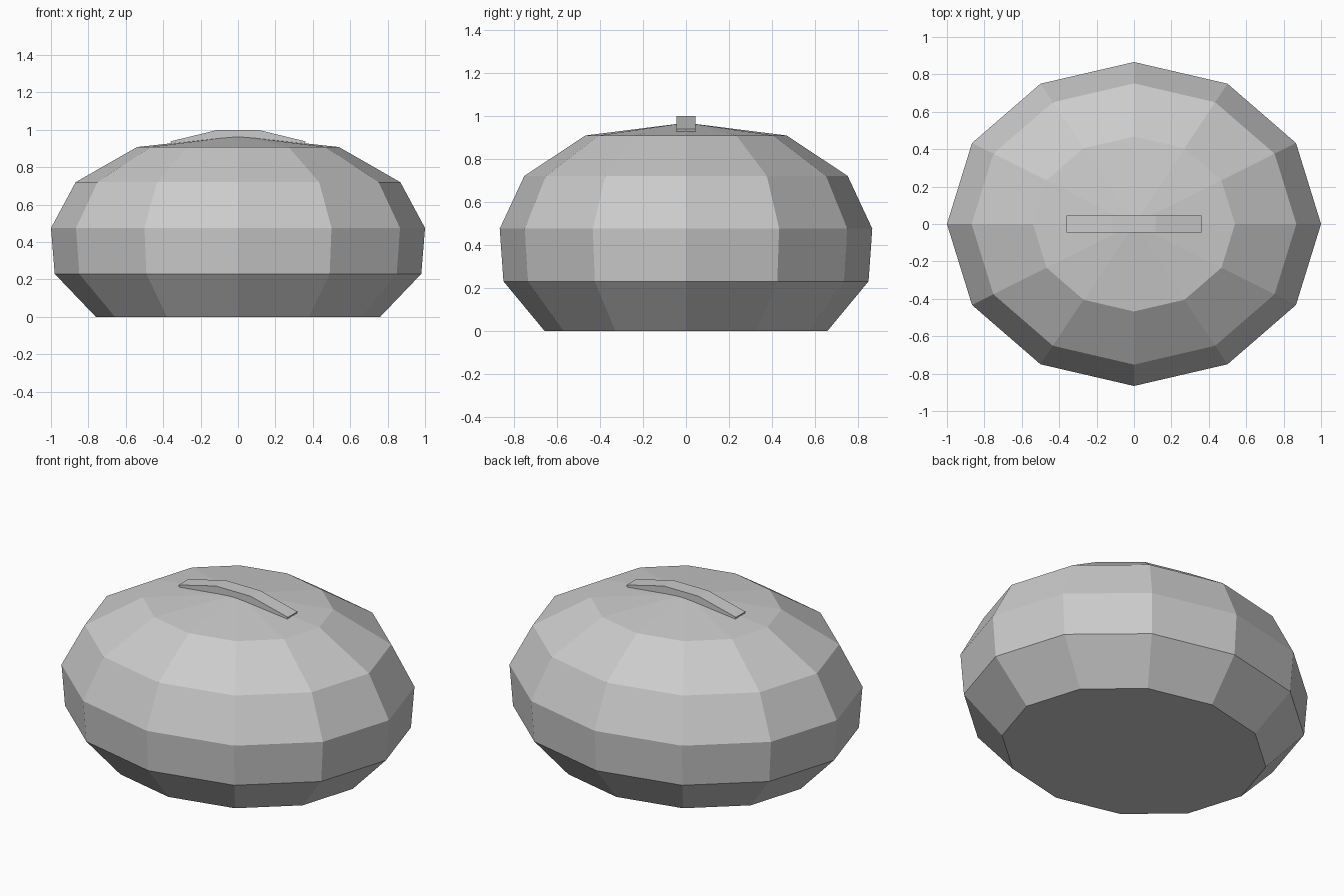
import bpy
import math

if "Cube" in bpy.data.objects:
    bpy.data.objects.remove(bpy.data.objects["Cube"])

SIDES = 12
DEPTH = 0.866  # oval body: y is narrower than x


def make_object(name, verts, faces):
    mesh = bpy.data.meshes.new(name)
    mesh.from_pydata(verts, [], faces)
    mesh.update()
    obj = bpy.data.objects.new(name, mesh)
    bpy.context.collection.objects.link(obj)
    return obj


# Body: faceted oval dome, (radius, height) rings from the base up to the apex
rings = [(0.76, 0.0), (0.98, 0.23), (1.0, 0.475), (0.868, 0.72), (0.54, 0.908)]
verts = [(r * math.cos(math.tau * i / SIDES),
          r * DEPTH * math.sin(math.tau * i / SIDES), z)
         for r, z in rings for i in range(SIDES)]
verts.append((0, 0, 0.967))
apex = len(verts) - 1
faces = [tuple(reversed(range(SIDES)))]
for k in range(len(rings) - 1):
    for i in range(SIDES):
        j = (i + 1) % SIDES
        a, b = k * SIDES, (k + 1) * SIDES
        faces.append((a + i, a + j, b + j, b + i))
top = (len(rings) - 1) * SIDES
faces += [(top + i, top + (i + 1) % SIDES, apex) for i in range(SIDES)]
make_object("body", verts, faces)

# Top ridge: shallow bent strip, half sunk into the dome
half = [(0.115, 0.998), (0.362, 0.938), (0.354, 0.915), (0.105, 0.94)]
profile = half + [(-x, z) for x, z in reversed(half)]
n = len(profile)
W = 0.045
verts = [(x, y, z) for y in (-W, W) for x, z in profile]
faces = [(i, i + n, (i + 1) % n + n, (i + 1) % n) for i in range(n)]
faces += [tuple(reversed(range(n))), tuple(range(n, 2 * n))]
ridge = make_object("top_ridge", verts, faces)

# Consistent outward normals
bpy.context.view_layer.objects.active = ridge
ridge.select_set(True)
bpy.ops.object.mode_set(mode='EDIT')
bpy.ops.mesh.select_all(action='SELECT')
bpy.ops.mesh.normals_make_consistent(inside=False)
bpy.ops.object.mode_set(mode='OBJECT')
